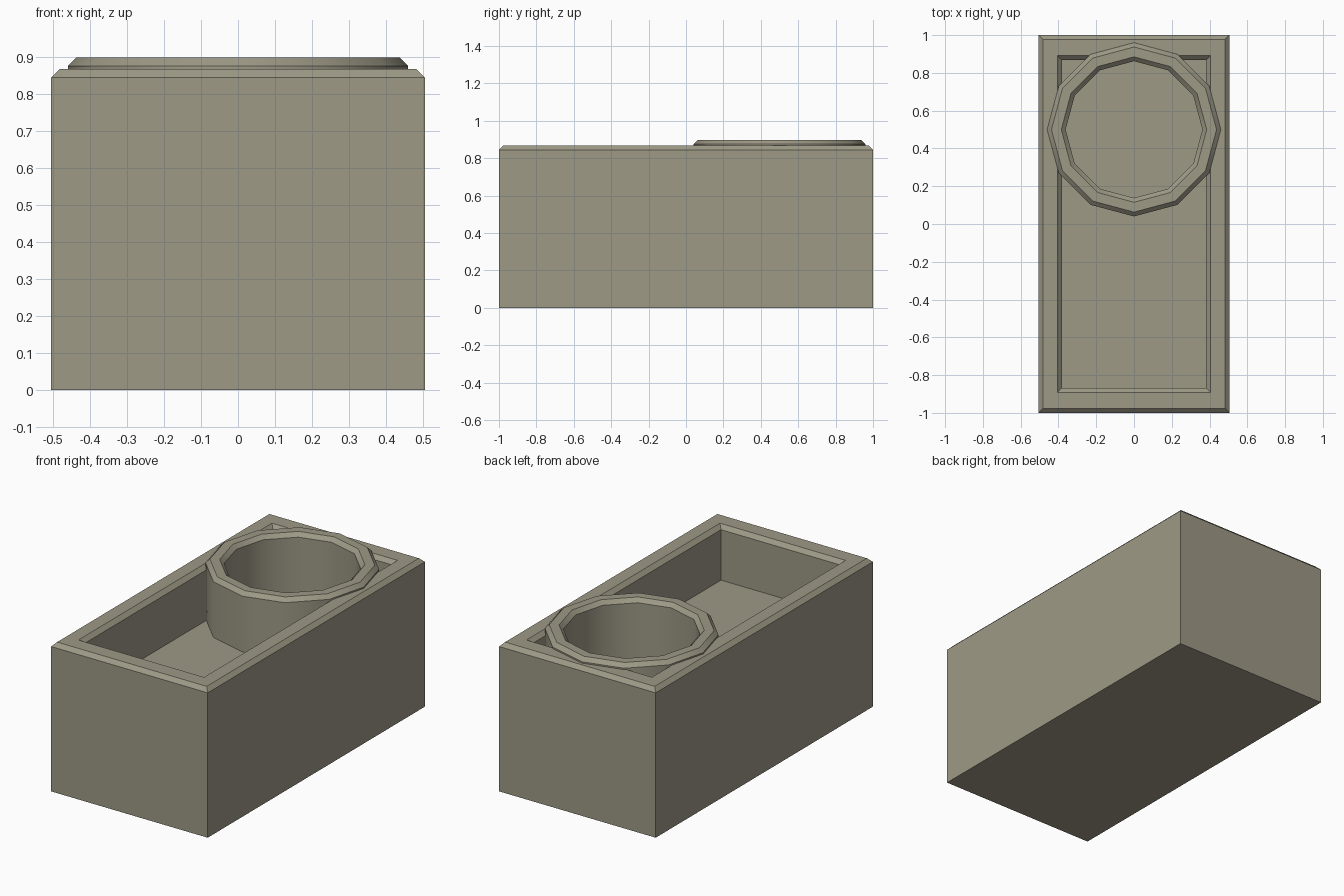
import bpy, bmesh
from math import sin, cos, tau, radians

default = bpy.data.objects.get("Cube")
if default:
    bpy.data.objects.remove(default, do_unlink=True)

stone = bpy.data.materials.new("warm grey stone")
stone.use_nodes = True
colour = (0.34, 0.32, 0.24, 1)
stone.diffuse_color = colour
bsdf = next(n for n in stone.node_tree.nodes if n.type == "BSDF_PRINCIPLED")
bsdf.inputs["Base Color"].default_value = colour

FLOOR, RIM = 0.55, 0.867
BEVEL = 0.023


def rectangle(x, y, z):
    return [(-x, -y, z), (x, -y, z), (x, y, z), (-x, y, z)]


def ring(radius, z, sides=12):
    return [(radius * cos(tau * i / sides), radius * sin(tau * i / sides), z)
            for i in range(sides)]


def skin(name, loops, cap_ends):
    """Join successive loops with quads; cap the ends or close the profile."""
    bm = bmesh.new()
    rows = [[bm.verts.new(p) for p in loop] for loop in loops]
    if cap_ends:
        bm.faces.new(rows[0])
        bm.faces.new(rows[-1])
        pairs = zip(rows, rows[1:])
    else:
        pairs = zip(rows, rows[1:] + rows[:1])
    for low, high in pairs:
        for i in range(len(low)):
            j = (i + 1) % len(low)
            bm.faces.new((low[i], low[j], high[j], high[i]))
    bmesh.ops.recalc_face_normals(bm, faces=bm.faces)
    mesh = bpy.data.meshes.new(name)
    bm.to_mesh(mesh)
    bm.free()
    mesh.materials.append(stone)
    obj = bpy.data.objects.new(name, mesh)
    bpy.context.collection.objects.link(obj)
    return obj


# Open trough with bevelled outer and inner lips
X, Y, CX, CY = 0.505, 1.0, 0.382, 0.868
skin("trough", [
    rectangle(X, Y, 0),
    rectangle(X, Y, RIM - BEVEL),
    rectangle(X - BEVEL, Y - BEVEL, RIM),
    rectangle(CX + BEVEL, CY + BEVEL, RIM),
    rectangle(CX, CY, RIM - BEVEL),
    rectangle(CX, CY, FLOOR),
], True)

# Twelve-sided tube standing on the trough floor, with a bevelled rim
OUTER, INNER, TOP = 0.46, 0.362, 0.898
tube = skin("round_tube", [
    ring(OUTER, FLOOR),
    ring(OUTER, TOP - BEVEL),
    ring(OUTER - BEVEL, TOP),
    ring(INNER + BEVEL, TOP),
    ring(INNER, TOP - BEVEL),
    ring(INNER, FLOOR),
], False)
tube.location.y = 0.5
bpy.ops.object.select_all(action="DESELECT")
tube.select_set(True)
bpy.context.view_layer.objects.active = tube
bpy.ops.object.shade_smooth_by_angle(angle=radians(32))
